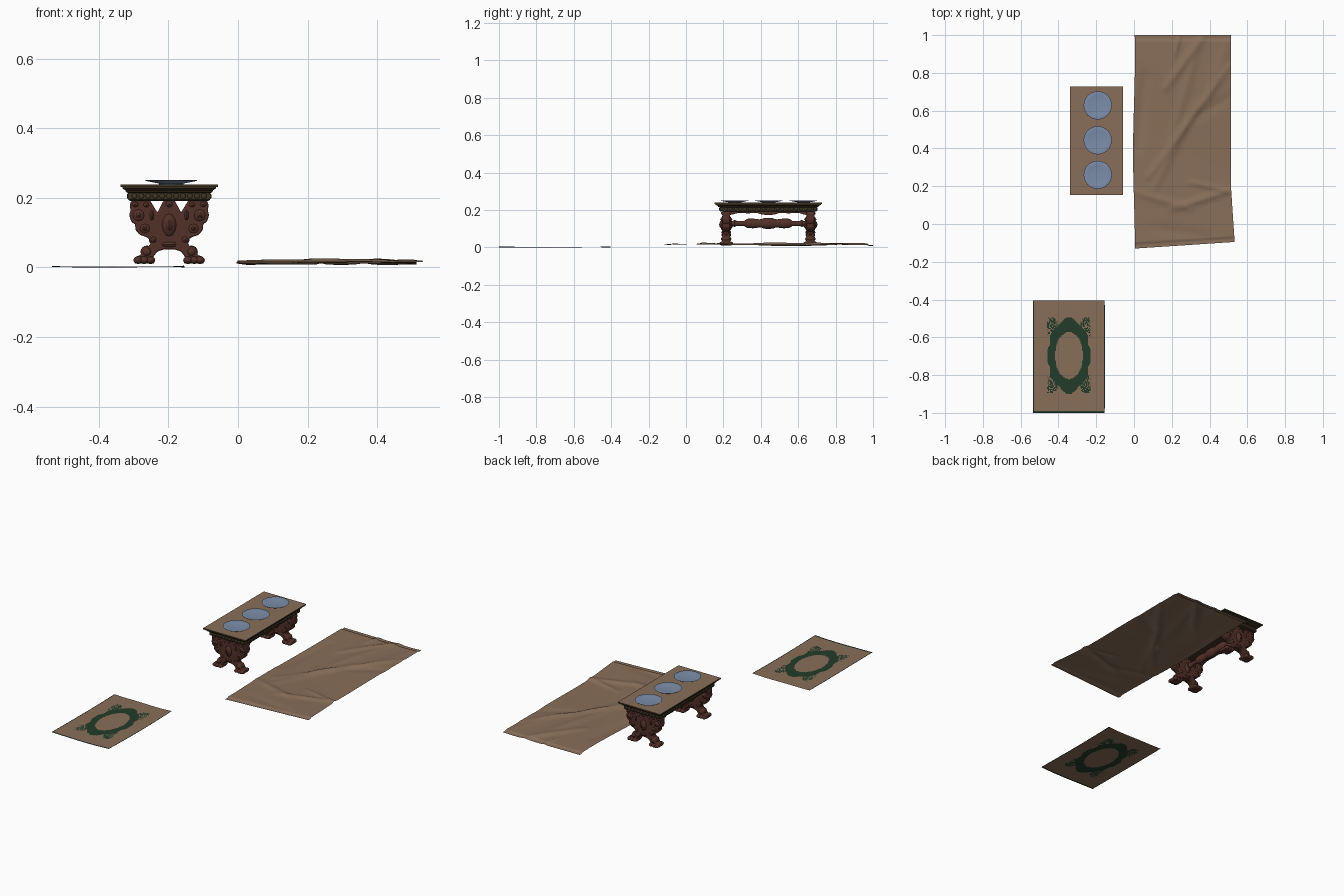
import bpy, bmesh, math, random
from mathutils import Vector

if "Cube" in bpy.data.objects:
    bpy.data.objects.remove(bpy.data.objects["Cube"])

random.seed(4)

def mat(name, rgb):
    m = bpy.data.materials.new(name)
    m.diffuse_color = (*rgb, 1)
    m.use_nodes = True
    m.node_tree.nodes["Principled BSDF"].inputs["Base Color"].default_value = m.diffuse_color
    return m

TAN = mat("tan_cloth", (0.25, 0.157, 0.1))
GREEN = mat("dark_green", (0.016, 0.046, 0.022))
RED = mat("red_brown_wood", (0.085, 0.03, 0.021))
OLIVE = mat("dark_olive_wood", (0.05, 0.036, 0.016))
BLUE = mat("blue_grey_plate", (0.2, 0.27, 0.4))
CX, CY = -0.198, 0.44          # table centre

def finish(name, bm, mats, smooth=True):
    me = bpy.data.meshes.new(name)
    bm.to_mesh(me)
    bm.free()
    ob = bpy.data.objects.new(name, me)
    bpy.context.collection.objects.link(ob)
    for m in mats:
        me.materials.append(m)
    if smooth:
        bpy.ops.object.select_all(action='DESELECT')
        ob.select_set(True)
        bpy.context.view_layer.objects.active = ob
        bpy.ops.object.shade_smooth_by_angle(angle=math.radians(40))
    return ob

def sheet(name, nu, nv, point, mats, rule=None):
    """Grid of quads whose vertices come from point(u, v)."""
    bm = bmesh.new()
    vs = [[bm.verts.new(point(i / nu, j / nv)) for i in range(nu + 1)] for j in range(nv + 1)]
    for j in range(nv):
        for i in range(nu):
            f = bm.faces.new((vs[j][i], vs[j][i+1], vs[j+1][i+1], vs[j+1][i]))
            if rule:
                f.material_index = rule((i + .5) / nu, (j + .5) / nv)
    return finish(name, bm, mats)

def lathe(name, profile, place, material, seg=40):
    """Spin (radius, height) points; place(a, b, h) maps them into the scene."""
    bm = bmesh.new()
    rings = [[bm.verts.new(place(r * math.cos(2*math.pi*k/seg), r * math.sin(2*math.pi*k/seg), h))
              for k in range(seg)] for r, h in profile]
    for a, b in zip(rings, rings[1:]):
        for k in range(seg):
            bm.faces.new((a[k], a[(k+1) % seg], b[(k+1) % seg], b[k]))
    bm.faces.new(rings[0])
    bm.faces.new(rings[-1])
    bmesh.ops.recalc_face_normals(bm, faces=bm.faces)
    return finish(name, bm, [material])

def blobs(name, items, material):
    """Carved knobs: ellipsoids given as (centre, radii)."""
    bm = bmesh.new()
    for c, r in items:
        new = bmesh.ops.create_uvsphere(bm, u_segments=14, v_segments=8, radius=1)['verts']
        for v in new:
            v.co = Vector([c[k] + v.co[k] * r[k] for k in range(3)])
    return finish(name, bm, [material])

def slab(name, outline, place, t0, t1, material, bevel=0.004):
    """Extruded outline; place(a, b, t) maps to the scene."""
    bm = bmesh.new()
    lo = [bm.verts.new(place(a, b, t0)) for a, b in outline]
    hi = [bm.verts.new(place(a, b, t1)) for a, b in outline]
    n = len(lo)
    bm.faces.new(lo)
    bm.faces.new(hi)
    for k in range(n):
        bm.faces.new((lo[k], lo[(k+1) % n], hi[(k+1) % n], hi[k]))
    bmesh.ops.recalc_face_normals(bm, faces=bm.faces)
    ob = finish(name, bm, [material])
    mod = ob.modifiers.new("soft_edges", 'BEVEL')
    mod.width, mod.segments = bevel, 2
    return ob

# Rumpled cloth: diagonal creases as (x0, y0, x1, y1, height, width)
CREASES = [(.17, .72, .37, 1.0, .009, .022), (.08, .25, .5, .83, .008, .02),
           (.2, .45, .34, .95, .006, .025), (.1, .18, .32, .62, .006, .025),
           (0, .17, .3, .08, .006, .02), (.2, .08, .52, .18, .008, .02),
           (.3, .22, .52, .17, .006, .015), (.02, .4, .06, .78, -.006, .03),
           (.22, .9, .24, 1.0, .007, .012), (.3, .55, .52, .68, -.005, .03),
           (.1, -.02, .4, -.07, -.004, .03), (.38, .62, .5, .98, .004, .03)]

def cloth_point(u, v):
    y = -0.13 + 1.13 * v + 0.035 * u * (1 - v) ** 3
    x = u * (0.513 + 0.02 * max(0, 1 - v * 3.5)) + 0.005 * math.cos(v * 7) * (1 - u)
    z = 0.014 + 0.005 * (1 - v) ** 4 + 0.0015 * math.sin(9 * y + 5 * x)
    for x0, y0, x1, y1, h, w in CREASES:
        dx, dy = x1 - x0, y1 - y0
        t = min(1, max(0, ((x - x0) * dx + (y - y0) * dy) / (dx * dx + dy * dy)))
        d = math.hypot(x - x0 - t * dx, y - y0 - t * dy)
        z += h * math.exp(-(d / w) ** 2) * (0.5 + 0.5 * math.sin(math.pi * t))
    if v < .022 or v > .978:      # turned-down hems
        z -= 0.005
    return x, y, min(.026, max(.006, z))

sheet("rumpled_cloth", 75, 150, cloth_point, [TAN])

# Small rug with a green oval wreath and a thin green border
RW, RL = 0.38, 0.595

def rug_rule(u, v):
    x, y = abs(u - .5) * RW, abs((v - .5) * RL - 0.006)
    if x > RW / 2 - .005 or y > RL / 2 - .006:
        return 1
    if (x / .074) ** 2 + (y / .125) ** 2 < 1:
        return 0
    if (x / .112) ** 2 + (y / .195) ** 2 < 1 + .08 * math.sin(9 * math.atan2(y, x)):
        return 1
    # leafy sprigs at the wreath's corners
    if math.hypot(x - .088, (y - .165) * .8) < .028:
        return 1 if random.random() < .7 else 0
    return 1 if .09 < x < .116 and .1 < y < .2 and random.random() < .35 else 0

def rug_point(u, v):
    curl = abs(2 * u - 1) ** 4 * abs(2 * v - 1) ** 2
    return (-.535 + RW * u + .004 * v * (1 - v), -1 + RL * v,
            .0005 + .003 * curl + .0008 * (1 + math.sin(8 * u + 5 * v)))

sheet("small_rug", 76, 118, rug_point, [TAN, GREEN], rug_rule)

# Table top with stepped moulding: (half x, half y, z)
bm = bmesh.new()
STEPS = [(.112, .255, .191), (.118, .26, .195), (.118, .26, .214), (.124, .268, .217),
         (.126, .27, .222), (.134, .281, .227), (.135, .282, .231), (.14, .287, .232), (.14, .287, .239)]
rings = [[bm.verts.new((CX + sx * hx, CY + sy * hy, z)) for sx, sy in ((-1, -1), (1, -1), (1, 1), (-1, 1))]
         for hx, hy, z in STEPS]
for a, b in zip(rings, rings[1:]):
    for k in range(4):
        bm.faces.new((a[k], a[(k+1) % 4], b[(k+1) % 4], b[k]))
bm.faces.new(rings[0][::-1])
bm.faces.new(rings[-1]).material_index = 1
finish("table_top", bm, [OLIVE, TAN], False)

# Row of carved beads round the frieze
beads = []
for s in (-1, 1):
    beads += [((CX + s * .118, CY + .025 * k, .205), (.004, .009, .008)) for k in range(-10, 11)]
    beads += [((CX + .02 * k, CY + s * .26, .205), (.008, .004, .008)) for k in range(-5, 6)]
blobs("frieze_beads", beads, OLIVE)

# Shaped side rails under the frieze
half = [(0, .172), (.035, .176), (.06, .184), (.11, .182), (.16, .185), (.19, .176), (.215, .172), (.215, .196)]
rail = half + [(-a, b) for a, b in half[:0:-1]]
for side, s in (("left", -1), ("right", 1)):
    slab(side + "_rail", rail, lambda a, b, t: (CX + t, CY + a, b), s * .1 - .007, s * .1 + .007, RED, .002)

# Carved lyre-shaped end supports
half = [(.016, .193), (.034, .158), (.055, .193), (.108, .193), (.114, .18), (.111, .165), (.115, .15),
        (.108, .13), (.098, .125), (.097, .108), (.085, .094), (.062, .086), (.052, .074), (.058, .062),
        (.075, .054), (.082, .036), (.099, .03), (.1, .011), (.042, .011), (.046, .03), (.034, .046), (.014, .052)]
lyre = half + [(-a, b) for a, b in half[::-1]]
for end, s in (("front", -1), ("back", 1)):
    yc = CY + s * .225
    slab(end + "_support", lyre, lambda a, b, t: (CX + a, yc + t, b), -.021, .021, RED)
    carving = [((CX, yc, .122), (.027, .033, .042)), ((CX, yc, .122), (.018, .038, .03)),
               ((CX, yc, .066), (.04, .026, .014)), ((CX, yc, .182), (.016, .028, .013))]
    for m in (-1, 1):
        carving += [((CX + m * a, yc, z), (rx, ry, rz)) for a, z, rx, ry, rz in
                    ((.088, .15, .026, .028, .026), (.088, .15, .012, .033, .012),
                     (.07, .112, .024, .027, .022), (.07, .112, .01, .032, .01),
                     (.098, .181, .015, .028, .011), (.066, .18, .014, .027, .011),
                     (.05, .15, .01, .027, .024), (.045, .08, .014, .027, .014),
                     (.064, .045, .019, .028, .018))]
        # paw toes
        carving += [((CX + m * a, yc + q * .02, .021), (.014, .017, .011)) for a in (.054, .072, .089) for q in (-1, 1)]
    blobs(end + "_support_carving", carving, RED)

# Turned stretcher between the supports
prof = [(.014, 0), (.014, .02), (.019, .03), (.013, .042), (.013, .08), (.02, .09), (.025, .1), (.026, .13),
        (.022, .16), (.023, .175), (.028, .185)]
prof = [(r, h - .21) for r, h in prof] + [(.029, 0)] + [(r, .21 - h) for r, h in prof[::-1]]
lathe("stretcher", prof, lambda a, b, h: (CX + .75 * a, CY + h, .128 + b), RED, 20)

# Three plates with raised rims
plate = [(.034, 0), (.036, .003), (.073, .0105), (.0745, .012), (.073, .0125), (.05, .009), (.03, .0075), (.004, .007)]
for n, y in enumerate((.26, .443, .628)):
    lathe("plate_%d" % (n + 1), plate, lambda a, b, h: (-.192 + a, y + b, .2385 + h), BLUE)
